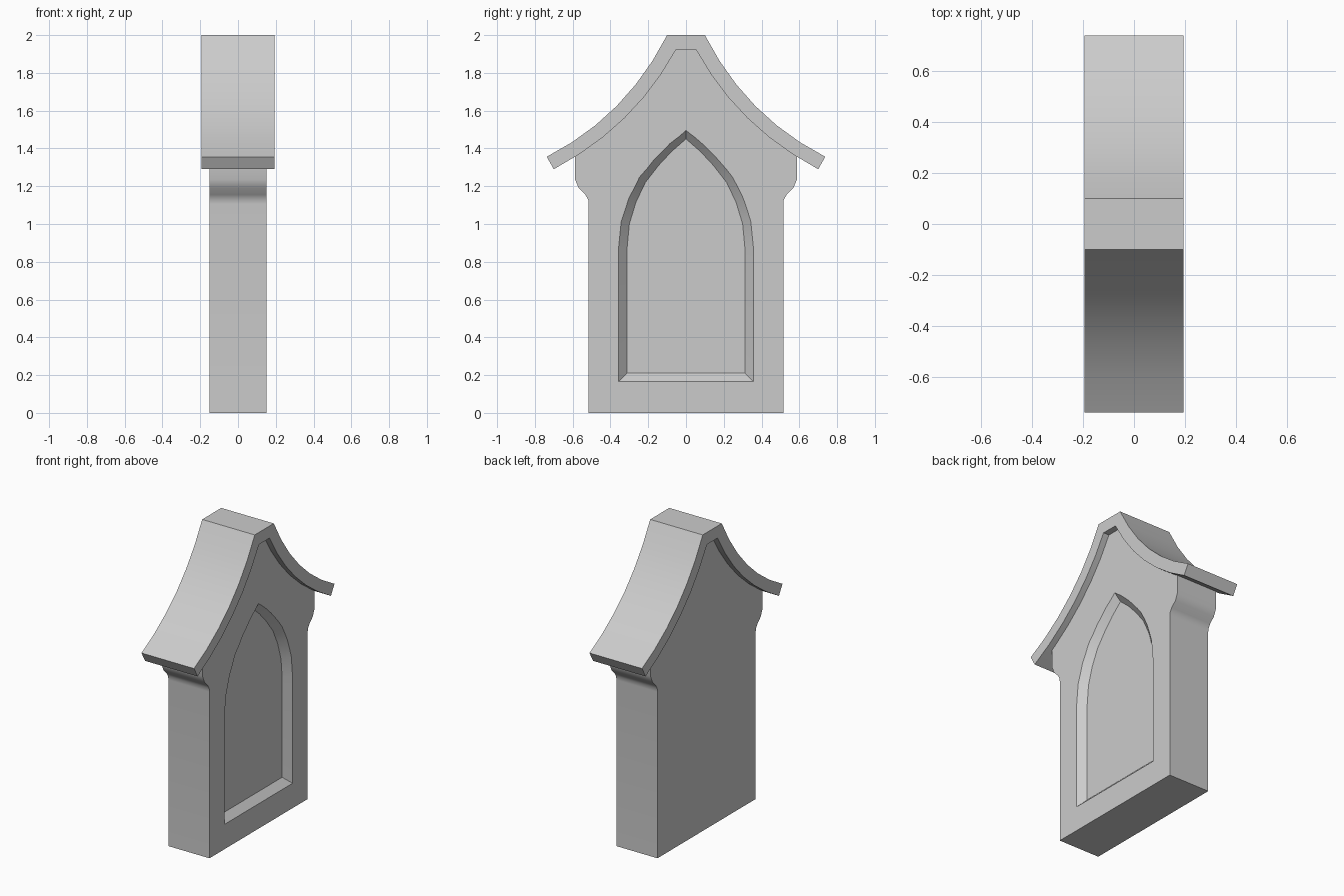
import bpy, bmesh

if "Cube" in bpy.data.objects:
    bpy.data.objects.remove(bpy.data.objects["Cube"])


def bezier(a, c, b, n):
    pts = []
    for i in range(n + 1):
        t = i / n
        pts.append(tuple((1 - t) ** 2 * p + 2 * t * (1 - t) * q + t * t * r
                         for p, q, r in zip(a, c, b)))
    return pts


def mirrored(half):
    """Close a +y half outline by mirroring it across y = 0."""
    return half + [(-y, z) for y, z in reversed(half) if y > 1e-6]


def loft(name, prof_a, xa, prof_b, xb):
    """Solid between two matching (y, z) outlines at xa and xb."""
    bm = bmesh.new()
    a = [bm.verts.new((xa, y, z)) for y, z in prof_a]
    b = [bm.verts.new((xb, y, z)) for y, z in prof_b]
    bm.faces.new(a)
    bm.faces.new(b[::-1])
    n = len(a)
    for i in range(n):
        j = (i + 1) % n
        bm.faces.new((a[i], b[i], b[j], a[j]))
    bmesh.ops.recalc_face_normals(bm, faces=bm.faces)
    mesh = bpy.data.meshes.new(name)
    bm.to_mesh(mesh)
    bm.free()
    obj = bpy.data.objects.new(name, mesh)
    bpy.context.collection.objects.link(obj)
    return obj


def smooth(obj, angle):
    bpy.ops.object.select_all(action='DESELECT')
    obj.select_set(True)
    bpy.context.view_layer.objects.active = obj
    bpy.ops.object.shade_smooth_by_angle(angle=angle)


# Sweeping roof slab
upper = bezier((0.10, 2.0), (0.317, 1.57), (0.737, 1.356), 6)
under = bezier((0.055, 1.92), (0.275, 1.515), (0.70, 1.29), 6)
strip = upper + under[::-1]
outline = [(-y, z) for y, z in upper[::-1]] + upper + under[::-1] + [(-y, z) for y, z in under]
roof = loft("roof", outline, -0.193, outline, 0.193)
smooth(roof, 0.6)

# Wall with flared corbels, tucked slightly into the roof
wall_half = [(y, z + 0.02) for y, z in under if y < 0.57]
wall_half += [(0.587, 1.37), (0.587, 1.235), (0.568, 1.19), (0.533, 1.155),
              (0.518, 1.13), (0.515, 1.105), (0.515, 0.0)]
wall_outline = mirrored(wall_half)
wall = loft("wall", wall_outline, -0.151, wall_outline, 0.151)

# Pointed-arch niche with sloping sides
arch = [(0.0, 1.45), (0.075, 1.385), (0.145, 1.31), (0.215, 1.22), (0.265, 1.115),
        (0.30, 1.0), (0.312, 0.87), (0.312, 0.21)]


def grown(k):
    return mirrored([(y * (1 + k / 0.312), 0.83 + (z - 0.83) * (1 + k / 0.62)) for y, z in arch])


cutter = loft("niche_cutter", grown(0.0), 0.106, grown(0.09), 0.196)
cutter.hide_render = True
cut = wall.modifiers.new("niche", 'BOOLEAN')
cut.operation = 'DIFFERENCE'
cut.solver = 'EXACT'
cut.object = cutter
bpy.context.view_layer.objects.active = wall
bpy.ops.object.modifier_apply(modifier=cut.name)
bpy.data.objects.remove(cutter, do_unlink=True)
smooth(wall, 0.7)
